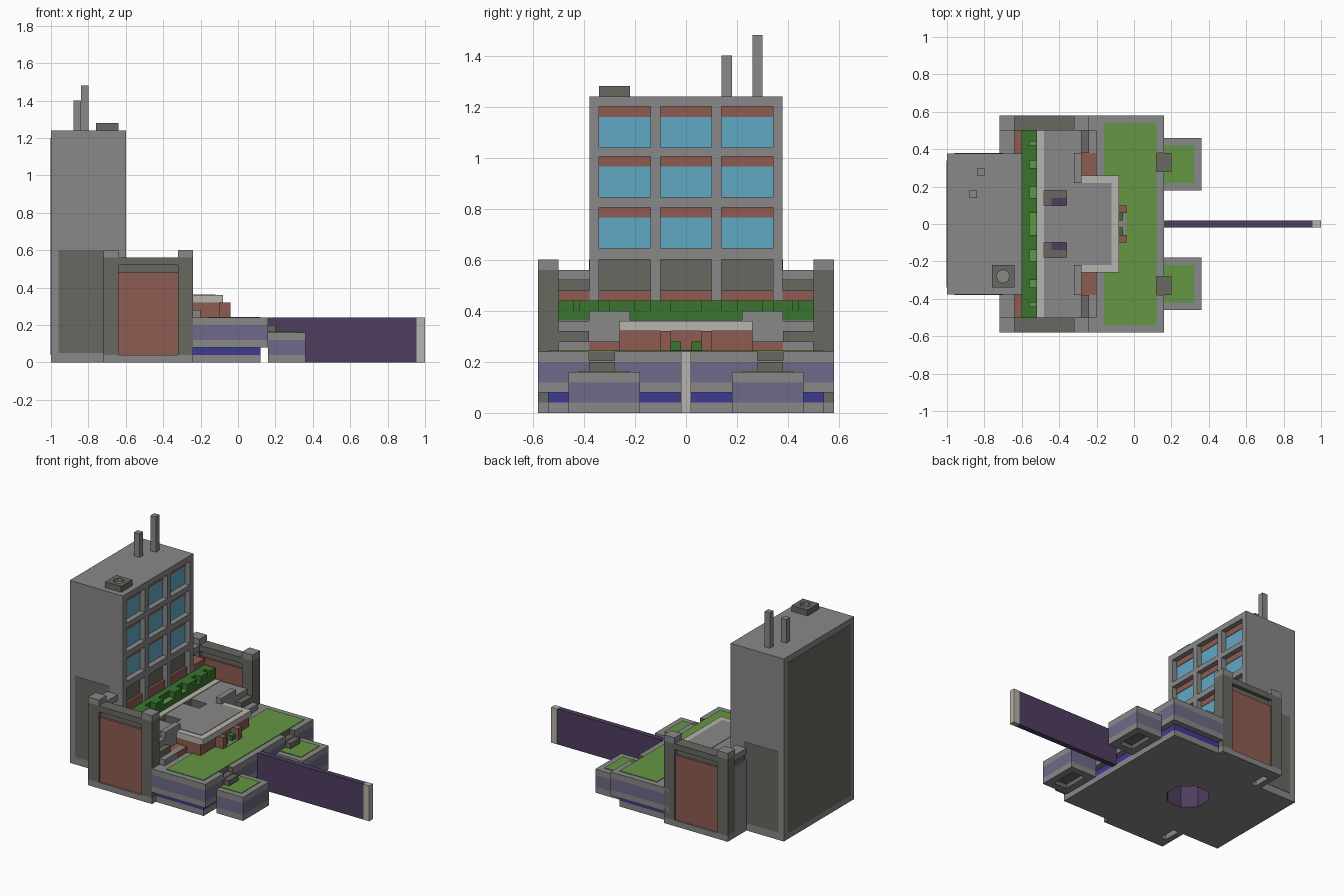
import bpy, bmesh, math

cube = bpy.data.objects.get("Cube")
if cube:
    bpy.data.objects.remove(cube, do_unlink=True)


def material(name, r, g, b):
    lin = [((c / 255 + 0.055) / 1.055) ** 2.4 for c in (r, g, b)]
    m = bpy.data.materials.new(name)
    m.use_nodes = True
    m.diffuse_color = (*lin, 1)
    m.node_tree.nodes["Principled BSDF"].inputs["Base Color"].default_value = (*lin, 1)
    return m


GREY = material("concrete grey", 136, 136, 136)
DARK = material("dark grey", 103, 104, 97)
PALE = material("pale stone", 184, 180, 173)
BROWN = material("brick brown", 141, 92, 81)
HEDGE = material("hedge green", 57, 117, 46)
GRASS = material("grass green", 101, 150, 67)
GLASS = material("window blue", 97, 168, 196)
LILAC = material("dusty purple", 112, 106, 136)
BLUE = material("deep blue", 62, 58, 146)
PURPLE = material("dark purple", 78, 61, 95)


def prism(name, outline, z, mat):
    """Extrude an outline between two heights."""
    bm = bmesh.new()
    face = bm.faces.new([bm.verts.new((x, y, z[0])) for x, y in outline])
    top = bmesh.ops.extrude_face_region(bm, geom=[face])["geom"]
    for v in top:
        if isinstance(v, bmesh.types.BMVert):
            v.co.z = z[1]
    bmesh.ops.recalc_face_normals(bm, faces=bm.faces)
    mesh = bpy.data.meshes.new(name)
    bm.to_mesh(mesh)
    bm.free()
    mesh.materials.append(mat)
    ob = bpy.data.objects.new(name, mesh)
    bpy.context.collection.objects.link(ob)
    return ob


def box(name, x, y, z, mat):
    return prism(name, [(x[0], y[0]), (x[1], y[0]), (x[1], y[1]), (x[0], y[1])], z, mat)


def pair(name, x, y, z, mat):
    """Two boxes mirrored over y."""
    return [box("left_" + name, x, y, z, mat),
            box("right_" + name, x, (-y[1], -y[0]), z, mat)]


def cut(target, cutter):
    mod = target.modifiers.new("cut", 'BOOLEAN')
    mod.operation = 'DIFFERENCE'
    mod.solver = 'EXACT'
    mod.object = cutter
    mod.material_mode = 'TRANSFER'
    bpy.context.view_layer.objects.active = target
    bpy.ops.object.modifier_apply(modifier=mod.name)
    bpy.data.objects.remove(cutter, do_unlink=True)


# Tower core with dark panels on its back and sides
T = 0.378
box("tower_core", (-1, -0.64), (-T, T), (0, 1.24), GREY)
box("tower_back_panel", (-1.002, -0.998), (-0.34, 0.34), (0.04, 1.2), DARK)
pair("tower_side_panel", (-0.96, -0.7), (T - 0.002, T + 0.002), (0.05, 0.6), DARK)

# Tower facade grid: full-height columns with beams between
columns = [(-T, -0.34), (-0.14, -0.1), (0.1, 0.14), (0.34, T)]
beams = [(0, 0.36), (0.6, 0.645), (0.805, 0.845), (1.005, 1.04), (1.2, 1.24)]
FACE = (-0.64, -0.6)
for c in columns:
    box("facade_column", FACE, c, (0, 1.24), GREY)
for left, right in zip(columns, columns[1:]):
    bay = (left[1], right[0])
    for b in beams:
        box("facade_beam", FACE, bay, b, GREY)
    for low, high in zip(beams[1:], beams[2:]):
        box("window", (-0.645, -0.637), bay, (low[1], high[0] - 0.04), GLASS)
        box("window_blind", (-0.645, -0.634), bay, (high[0] - 0.04, high[0]), BROWN)
    box("ground_opening", (-0.645, -0.637), bay, (0.48, 0.6), DARK)
    box("ground_sill", (-0.645, -0.62), bay, (0.36, 0.48), BROWN)

# Roof masts and vent
box("short_mast", (-0.88, -0.84), (0.14, 0.18), (1.24, 1.4), GREY)
box("tall_mast", (-0.84, -0.8), (0.26, 0.3), (1.24, 1.48), GREY)
vent = box("roof_vent", (-0.76, -0.64), (-0.34, -0.22), (1.24, 1.28), DARK)
ring = [(-0.7 + 0.035 * math.cos(math.pi * i / 4), -0.28 + 0.035 * math.sin(math.pi * i / 4))
        for i in range(8)]
cut(vent, prism("vent_cutter", ring, (1.26, 1.3), GREY))

# Side walls: pillars, beam, recessed brick panel
for x in ((-0.72, -0.64), (-0.32, -0.24)):
    pair("pillar", x, (0.5, 0.58), (0.04, 0.56), DARK)
    pair("pillar_cap", x, (0.5, 0.58), (0.56, 0.6), GREY)
pair("side_wall_foot", (-0.72, -0.24), (0.5, 0.58), (0, 0.04), GREY)
pair("side_beam", (-0.64, -0.32), (0.5, 0.58), (0.52, 0.56), DARK)
pair("side_beam_recess", (-0.64, -0.32), (0.52, 0.555), (0.48, 0.52), DARK)
pair("side_brick", (-0.64, -0.32), (0.51, 0.57), (0.04, 0.48), BROWN)

# Rear walls between tower and pillars
pair("rear_wall", (-0.72, -0.68), (T, 0.5), (0, 0.48), GREY)
pair("rear_beam", (-0.72, -0.64), (T, 0.5), (0.52, 0.56), GREY)
pair("rear_recess", (-0.71, -0.68), (T, 0.5), (0.48, 0.52), DARK)
pair("rear_brick_ledge", (-0.68, -0.6), (T, 0.5), (0.08, 0.48), BROWN)

# Terrace with two roof pits and an octagonal shaft underneath
terrace = box("terrace", (-0.64, -0.28), (-0.5, 0.5), (0, 0.36), GREY)
shaft = [(-0.44 + 0.14 * math.cos(math.pi * (i + 0.5) / 4),
          0.14 * math.sin(math.pi * (i + 0.5) / 4)) for i in range(8)]
cut(terrace, prism("shaft_cutter", shaft, (-0.1, 0.2), PURPLE))
for pit in pair("pit_cutter", (-0.48, -0.36), (0.1, 0.18), (0.29, 0.4), DARK):
    cut(terrace, pit)
pair("pit_floor", (-0.44, -0.36), (0.1, 0.14), (0.288, 0.294), PURPLE)
box("terrace_kerb", (-0.52, -0.48), (-0.5, 0.5), (0.355, 0.364), PALE)

# Hedge with uneven blocks on a strip of grass
box("hedge_strip", (-0.6, -0.52), (-0.5, 0.5), (0.355, 0.4), GRASS)
box("hedge_back", (-0.6, -0.56), (-0.5, 0.5), (0.36, 0.44), HEDGE)
box("hedge_front", (-0.56, -0.518), (-0.5, 0.5), (0.36, 0.396), HEDGE)
for y, w in ((0.06, 0.08), (0.2, 0.1), (0.34, 0.08), (0.44, 0.06)):
    pair("hedge_block", (-0.56, -0.518), (y, y + w), (0.36, 0.44), HEDGE)

# Pavilion at the front of the terrace
box("pavilion_wall", (-0.28, -0.1), (-0.26, 0.26), (0.24, 0.32), BROWN)
box("pavilion_roof", (-0.28, -0.08), (-0.26, 0.26), (0.32, 0.36), PALE)
box("pavilion_roof_top", (-0.3, -0.12), (-0.22, 0.22), (0.355, 0.363), GREY)
pair("porch_post", (-0.1, -0.04), (0.06, 0.1), (0.24, 0.32), BROWN)
pair("porch_plant", (-0.1, -0.06), (0.02, 0.06), (0.24, 0.28), HEDGE)
box("porch_floor", (-0.1, -0.04), (-0.1, 0.1), (0.24, 0.247), GREY)

# Stepped blocks either side of the pavilion
pair("terrace_bench", (-0.32, -0.28), (0.22, 0.38), (0.24, 0.4), GREY)
pair("brick_planter", (-0.28, -0.2), (0.26, 0.38), (0.24, 0.28), BROWN)
pair("upper_step", (-0.28, -0.24), (0.38, 0.5), (0.24, 0.32), DARK)
pair("lower_step", (-0.24, -0.2), (0.28, 0.5), (0.24, 0.28), GREY)

# Podium: recessed base and banded upper storey
box("base_foot", (-0.64, 0.12), (-0.54, 0.54), (0, 0.04), GREY).hide_render = False
cut(bpy.data.objects["base_foot"], prism("foot_cutter", shaft, (-0.1, 0.1), PURPLE))
box("base_band", (-0.24, 0.12), (-0.54, 0.54), (0.04, 0.08), BLUE)
POD = (-0.28, 0.16)
box("podium_lower", POD, (-0.58, 0.58), (0.08, 0.12), GREY)
box("podium_band", POD, (-0.58, 0.58), (0.12, 0.2), LILAC)
rim = box("podium_upper", POD, (-0.58, 0.58), (0.2, 0.24), GREY)
for notch in pair("notch_cutter", (0.12, 0.2), (0.28, 0.38), (0.205, 0.3), DARK):
    cut(rim, notch)
box("lawn", (-0.16, 0.12), (-0.54, 0.54), (0.238, 0.244), GRASS)

# Front wings with hollow undersides, grass tops and a step
WX, WY = (0.16, 0.36), (0.18, 0.46)
for foot in pair("wing_foot", WX, WY, (0, 0.04), GREY):
    side = 1 if foot.name.startswith("left") else -1
    y = sorted((side * 0.23, side * 0.41))
    cut(foot, box("wing_cutter", (0.21, 0.31), y, (-0.1, 0.03), DARK))
pair("wing_band", WX, WY, (0.04, 0.12), LILAC)
pair("wing_top", WX, WY, (0.12, 0.16), GREY)
pair("wing_lawn", (0.16, 0.32), (0.22, 0.42), (0.158, 0.164), GRASS)
pair("wing_step", (0.16, 0.2), (0.28, 0.38), (0.16, 0.2), DARK)

# Long dividing wall with a pale end
box("long_wall", (0.16, 0.96), (-0.018, 0.018), (0, 0.24), PURPLE)
box("long_wall_end", (0.955, 1), (-0.019, 0.019), (0, 0.241), PALE)
